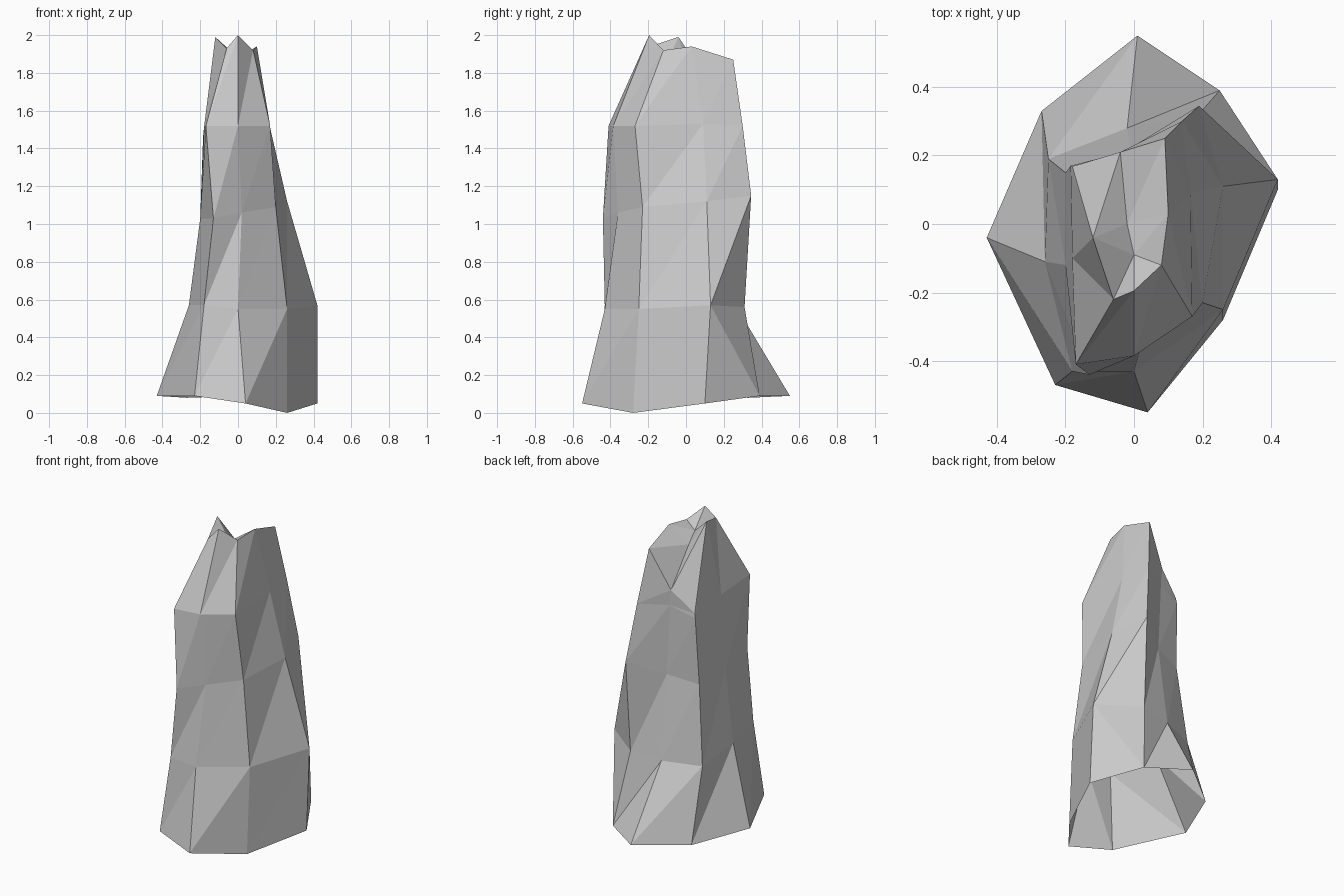
import bpy, bmesh

# Cross-sections of the pillar, counter-clockwise from the right side (8 sides)
base = [(.42, .10, .05), (.25, .39, .09), (.01, .55, .09), (-.27, .33, .08),
        (-.43, -.04, .09), (-.23, -.47, .09), (.04, -.55, .05), (.26, -.28, 0)]
lower = [(.42, .13, .57), (.18, .31, .56), (-.02, .28, .54), (-.25, .19, .53),
         (-.26, -.11, .57), (-.18, -.43, .57), (0, -.43, .55), (.26, -.25, .55)]
middle = [(.26, .11, 1.12), (.19, .345, 1.15), (-.01, .21, 1.07), (-.20, .15, 1.03),
          (-.20, -.12, 1.03), (-.13, -.44, 1.03), (.02, -.36, 1.06), (.20, -.23, 1.09)]
upper = [(.165, .09, 1.53), (.14, .30, 1.52), (-.03, .21, 1.52), (-.185, .17, 1.46),
         (-.18, -.10, 1.51), (-.17, -.41, 1.52), (0, -.385, 1.52), (.17, -.27, 1.52)]
rim = [(.10, .03, 1.94), (.09, .25, 1.87), (-.04, .21, 1.62), (-.18, .168, 1.49),
       (-.12, -.04, 1.99), (-.06, -.22, 1.93), (0, -.195, 2.0), (.08, -.12, 1.92)]

bm = bmesh.new()
rings = [[bm.verts.new(p) for p in r] for r in (base, lower, middle, upper, rim)]

# Faceted walls, open underneath
for level, (a, b) in enumerate(zip(rings, rings[1:])):
    for i in range(8):
        j = (i + 1) % 8
        if level == 0 and i == 0:
            tris = ((a[i], a[j], b[i]), (a[j], b[j], b[i]))
        else:
            tris = ((a[i], a[j], b[j]), (a[i], b[j], b[i]))
        for t in tris:
            bm.faces.new(t)

# Broken hollow at the top
R, BR, B, BL, L, FL, F, FR = rings[-1]
c1 = bm.verts.new((-.02, 0, 1.83))
c2 = bm.verts.new((0, -.09, 1.88))
for t in ((R, BR, c1), (BR, B, c1), (B, L, c1), (B, BL, L), (L, c2, c1),
          (L, FL, c2), (FL, F, c2), (F, FR, c2), (FR, R, c2), (R, c1, c2)):
    bm.faces.new(t)

mesh = bpy.data.meshes.new("rock_pillar")
bm.to_mesh(mesh)
bm.free()
bpy.context.collection.objects.link(bpy.data.objects.new("rock_pillar", mesh))
